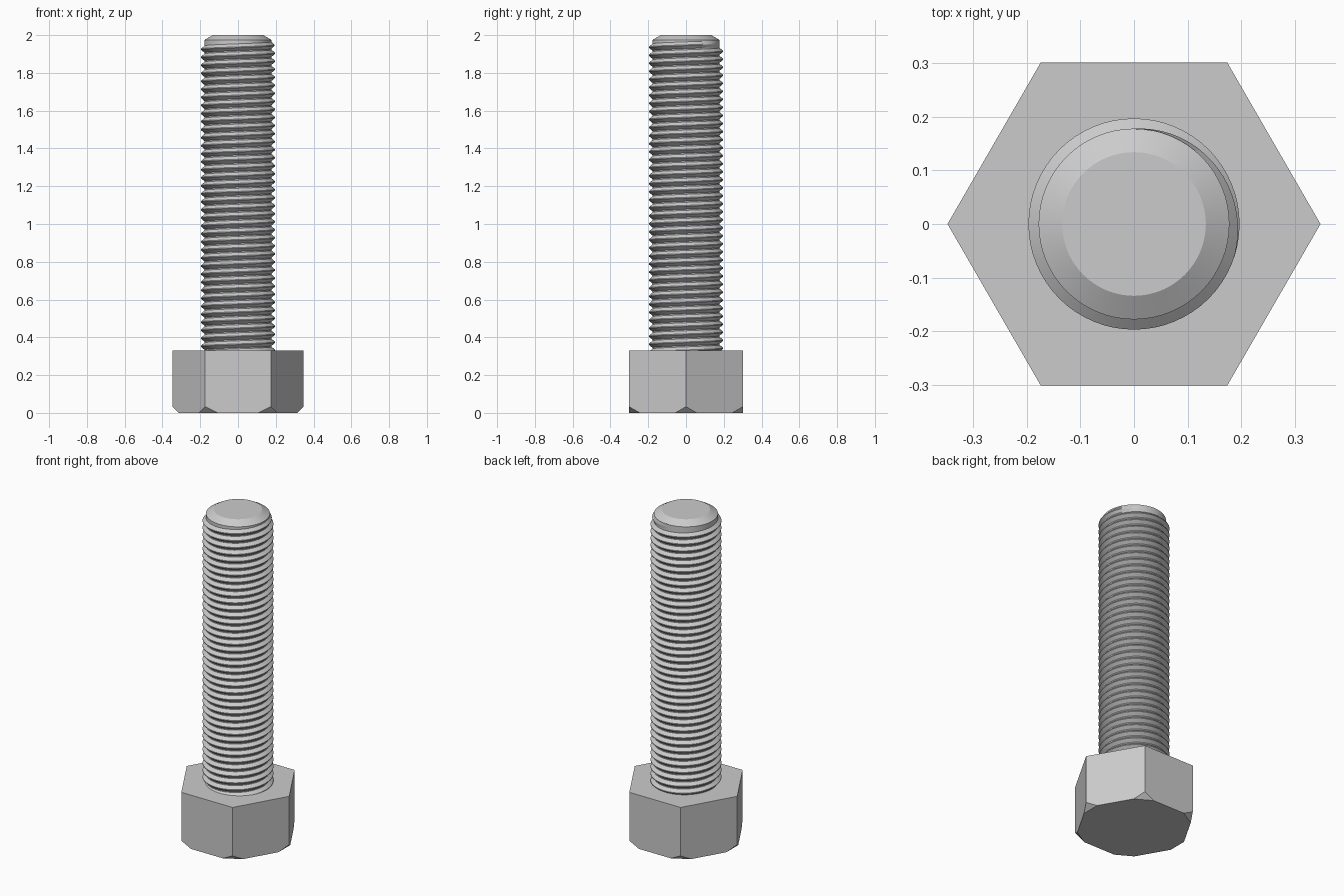
import bpy, bmesh, math

cube = bpy.data.objects.get("Cube")
if cube:
    bpy.data.objects.remove(cube, do_unlink=True)

HEAD_TOP = 0.33
HEX_R = 0.348          # corner radius of the head
CORNER_CUT = 0.033     # chamfer depth at the head corners
ROOT_R, CREST_R = 0.178, 0.197
PITCH = 0.0425
STEPS = 64             # segments per turn

steel = bpy.data.materials.new("steel_grey")
steel.use_nodes = True
grey = (0.6, 0.6, 0.6, 1)
steel.diffuse_color = grey
steel.node_tree.nodes["Principled BSDF"].inputs["Base Color"].default_value = grey


def make_object(name, bm, smooth=None):
    bmesh.ops.recalc_face_normals(bm, faces=bm.faces[:])
    mesh = bpy.data.meshes.new(name)
    bm.to_mesh(mesh)
    bm.free()
    mesh.materials.append(steel)
    obj = bpy.data.objects.new(name, mesh)
    bpy.context.collection.objects.link(obj)
    if smooth:
        bpy.ops.object.select_all(action="DESELECT")
        obj.select_set(True)
        bpy.context.view_layer.objects.active = obj
        bpy.ops.object.shade_smooth_by_angle(angle=math.radians(smooth))
    return obj


def polar(r, a, z):
    return (r * math.cos(a), r * math.sin(a), z)


# Hexagonal head with its six lower corners sliced off
bm = bmesh.new()
ring = [bm.verts.new(polar(HEX_R, i * math.pi / 3, 0)) for i in range(6)]
base = bm.faces.new(ring)
top = bmesh.ops.extrude_face_region(bm, geom=[base])["geom"]
bmesh.ops.translate(bm, vec=(0, 0, HEAD_TOP),
                    verts=[g for g in top if isinstance(g, bmesh.types.BMVert)])
bmesh.ops.recalc_face_normals(bm, faces=bm.faces[:])
for i in range(6):
    a = i * math.pi / 3
    cut = bmesh.ops.bisect_plane(
        bm, geom=bm.verts[:] + bm.edges[:] + bm.faces[:],
        plane_co=polar(HEX_R - CORNER_CUT, a, 0), plane_no=polar(1, a, -1),
        clear_outer=True)
    rim = [g for g in cut["geom_cut"] if isinstance(g, bmesh.types.BMEdge)]
    bmesh.ops.contextual_create(bm, geom=rim)
make_object("hex_head", bm)

# Core rod with a chamfered tip
bm = bmesh.new()
profile = [(ROOT_R, HEAD_TOP - 0.02), (ROOT_R, 1.974), (0.134, 2.0)]
loops = [[bm.verts.new(polar(r, 2 * math.pi * i / STEPS, z)) for i in range(STEPS)]
         for r, z in profile]
for low, high in zip(loops, loops[1:]):
    for i in range(STEPS):
        j = (i + 1) % STEPS
        bm.faces.new((low[i], low[j], high[j], high[i]))
bm.faces.new(loops[-1])
bm.faces.new(loops[0][::-1])
make_object("core_rod", bm, 25)

# Right-handed helical thread ridge, fading out over the last part of a turn
bm = bmesh.new()
END_A, END_Z = math.pi / 2, 1.957
turns = int((END_Z - HEAD_TOP) / PITCH) + 1
count = turns * STEPS
fade = 0.3 * STEPS
half, crest = PITCH * 0.45, PITCH * 0.05
previous = None
for k in range(count + 1):
    a = END_A - 2 * math.pi * k / STEPS
    z = END_Z - PITCH * k / STEPS
    r = ROOT_R + (CREST_R - ROOT_R) * min(1, k / fade)
    section = [bm.verts.new(polar(rr, a, z + dz)) for rr, dz in
               ((ROOT_R - 0.001, half), (r, crest), (r, -crest), (ROOT_R - 0.001, -half))]
    if previous:
        for i in range(3):
            bm.faces.new((previous[i], previous[i + 1], section[i + 1], section[i]))
    previous = section
bm.faces.new(previous)
make_object("thread", bm, 25)
